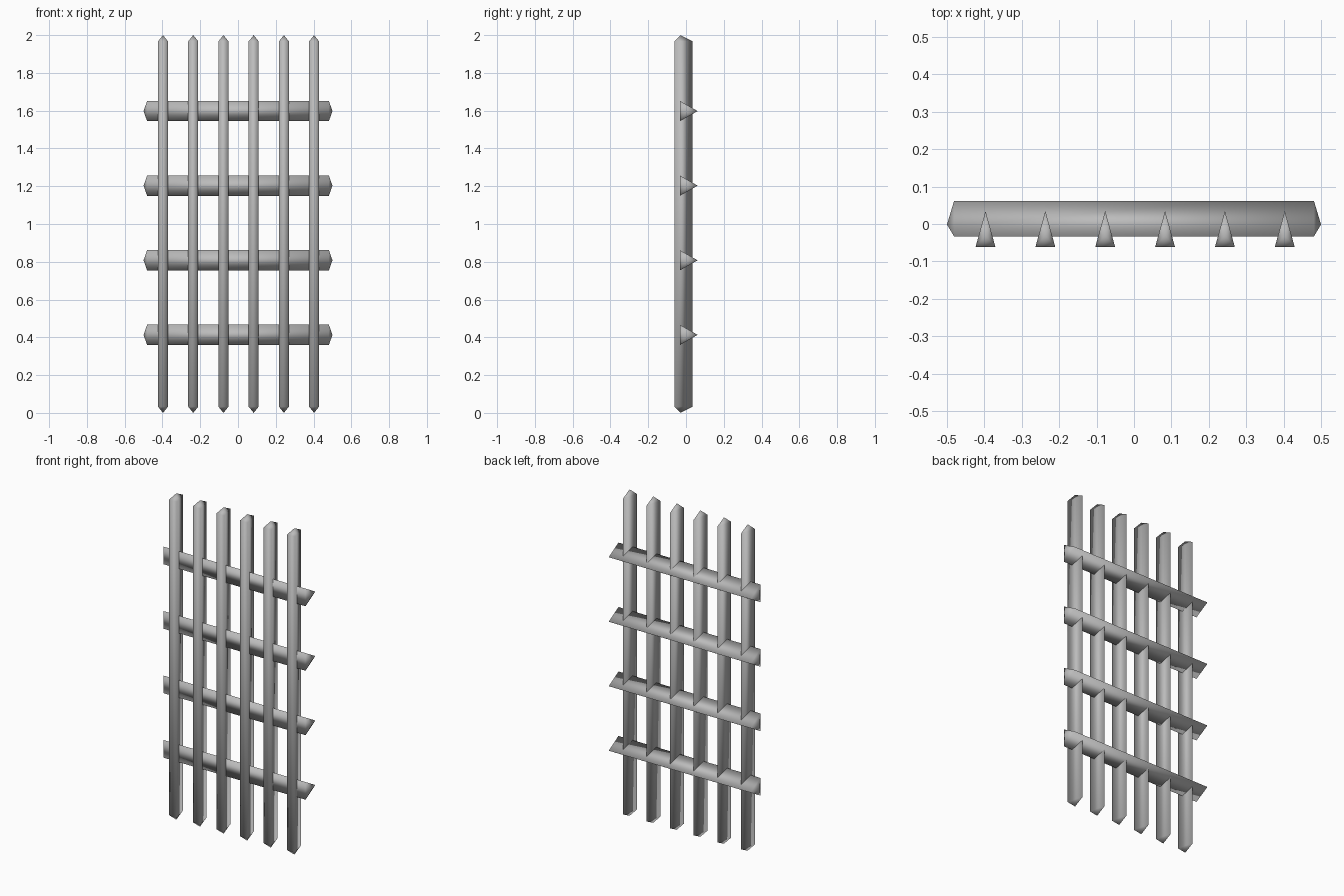
import bpy
from mathutils import Matrix, Vector

cube = bpy.data.objects.get("Cube")
if cube:
    bpy.data.objects.remove(cube)

iron = bpy.data.materials.new("grey_iron")
iron.use_nodes = True
iron.diffuse_color = (0.5, 0.5, 0.5, 1)
iron.node_tree.nodes["Principled BSDF"].inputs["Base Color"].default_value = (0.5, 0.5, 0.5, 1)


def pointed_bar(name, half_width, front, back, length, tip, turn, location):
    """Triangular bar along z, flat to the front, with a low pyramid on each end."""
    section = [(-half_width, front), (half_width, front), (0, back)]
    middle = (2 * front + back) / 3
    h = length / 2
    verts = [(x, y, z) for z in (tip - h, h - tip) for x, y in section]
    verts += [(0, middle, -h), (0, middle, h)]
    faces = []
    for i in range(3):
        j = (i + 1) % 3
        faces += [(i, j, j + 3, i + 3), (j, i, 6), (i + 3, j + 3, 7)]
    mesh = bpy.data.meshes.new(name)
    mesh.from_pydata([turn @ Vector(v) for v in verts], [], faces)
    mesh.materials.append(iron)
    mesh.shade_smooth()
    bar = bpy.data.objects.new(name, mesh)
    bar.location = location
    bpy.context.collection.objects.link(bar)


# Upright bars
for i in range(6):
    pointed_bar(f"upright_bar_{i + 1}", 0.0265, -0.0615, 0.035, 2, 0.033,
                Matrix.Identity(3), (-0.397 + 0.16 * i, 0, 1))

# Cross rails, turned to lie along x
lying = Matrix.Rotation(1.5707963, 3, "Y")
for i in range(4):
    pointed_bar(f"cross_rail_{i + 1}", 0.054, -0.033, 0.0615, 1, 0.019,
                lying, (0, 0, 0.413 + 0.395 * i))
